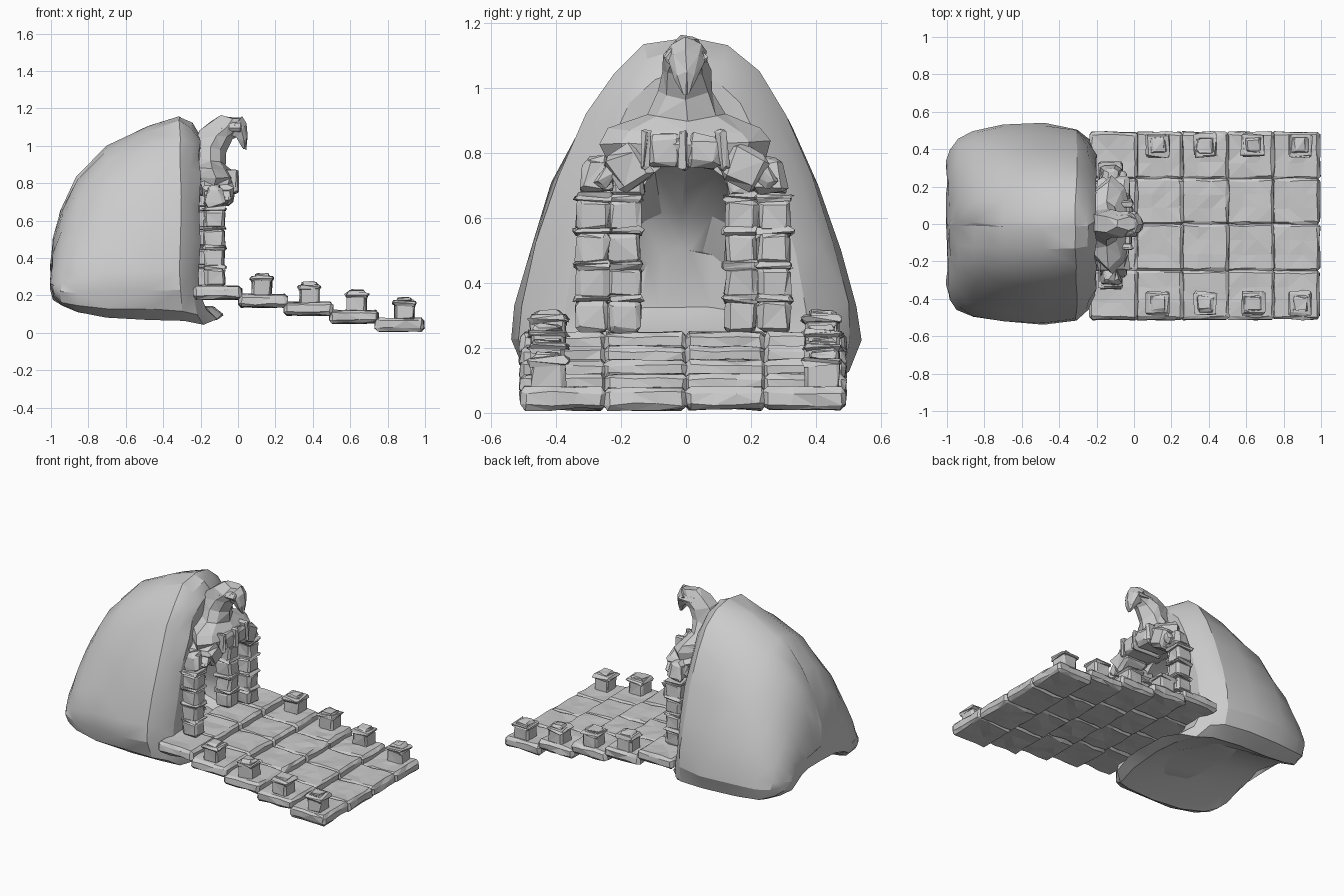
import bpy, bmesh, math, random
from mathutils import Vector, Matrix

if "Cube" in bpy.data.objects:
    bpy.data.objects.remove(bpy.data.objects["Cube"])

random.seed(7)


def finish(bm, name, smooth=None):
    bmesh.ops.recalc_face_normals(bm, faces=bm.faces)
    me = bpy.data.meshes.new(name)
    bm.to_mesh(me)
    bm.free()
    if smooth:
        me.polygons.foreach_set("use_smooth", [True] * len(me.polygons))
        me.set_sharp_from_angle(angle=math.radians(smooth))
    ob = bpy.data.objects.new(name, me)
    bpy.context.collection.objects.link(ob)
    return ob


def loft(name, rings, jitter=0.0, smooth=None):
    bm = bmesh.new()
    vr = []
    for ring in rings:
        vr.append([bm.verts.new(Vector(p) + Vector([random.uniform(-jitter, jitter) for _ in range(3)]))
                   for p in ring])
    n = len(vr[0])
    for a, b in zip(vr, vr[1:]):
        for i in range(n):
            bm.faces.new((a[i], a[(i + 1) % n], b[(i + 1) % n], b[i]))
    bm.faces.new(vr[0])
    bm.faces.new(vr[-1])
    bmesh.ops.triangulate(bm, faces=bm.faces)
    return finish(bm, name, smooth)


def stone(bm, center, size, rot=0.0, bevel=0.012, jitter=0.006, taper=1.0, cuts=0):
    """Chiselled block: bevelled, jittered cube added to bm."""
    t = bmesh.new()
    bmesh.ops.create_cube(t, size=1.0)
    for v in t.verts:
        k = taper if v.co.z > 0 else 1.0
        v.co = Vector((v.co.x * size[0] * k, v.co.y * size[1] * k, v.co.z * size[2]))
    bmesh.ops.bevel(t, geom=t.edges[:], offset=bevel, segments=1, affect='EDGES')
    if cuts:
        long_edges = [e for e in t.edges if e.calc_length() > 0.12]
        bmesh.ops.subdivide_edges(t, edges=long_edges, cuts=cuts, use_grid_fill=True)
    for v in t.verts:
        v.co += Vector([random.uniform(-jitter, jitter) for _ in range(3)])
    bmesh.ops.triangulate(t, faces=t.faces)
    t.transform(Matrix.Translation(center) @ Matrix.Rotation(rot, 4, 'X'))
    me = bpy.data.meshes.new("tmp")
    t.to_mesh(me)
    t.free()
    bm.from_mesh(me)
    bpy.data.meshes.remove(me)


# Hollow boulder: lofted egg-shaped sections along x, folding into the cave
HALF = [(0.03, 1.0), (0.25, 0.975), (0.44, 0.9), (0.61, 0.78), (0.77, 0.61), (0.9, 0.42),
        (0.98, 0.25), (1.0, 0.15), (0.94, 0.05), (0.76, 0.0), (0.42, 0.02), (0.1, 0.03)]


def section(x, w, zb, zt, trough=0.0, tongue=0.0):
    pts = []
    for sgn, seq in ((1, HALF), (-1, HALF[::-1])):
        for y, s in seq:
            z = zb + s * (zt - zb)
            if s < 0.1:
                z += trough * max(0, 1 - (y / 0.76) ** 2)
            fwd = tongue * max(0, 1 - s / 0.16) * (1 - 0.75 * y * y)
            pts.append((x + fwd, sgn * y * w, z))
    return pts


outer = [(-1.0, .33, .23, .36, .04, 0), (-.985, .40, .18, .5, .09, 0), (-.945, .455, .14, .67, .12, 0),
         (-.86, .5, .11, .83, .13, 0), (-.7, .525, .088, .995, .12, 0), (-.48, .535, .075, 1.105, .09, 0),
         (-.31, .51, .06, 1.16, .04, .04), (-.25, .46, .05, 1.12, 0, .12), (-.205, .38, .075, 1.05, 0, .16)]
cave = [(-.21, .25, .12, .79, 0, .1), (-.36, .35, .13, .82, 0, 0),
        (-.6, .37, .17, .76, 0, 0), (-.78, .3, .25, .62, 0, 0), (-.84, .18, .32, .5, 0, 0)]
loft("cave_boulder", [section(*r) for r in outer + cave], 0.007, 26)

# Stair slabs: five steps of four rough tiles
EDGES_Y = [-0.507, -0.25, 0.0, 0.242, 0.488]
for i in range(5):
    bm = bmesh.new()
    top = 0.249 - i * 0.0425
    for a, b in zip(EDGES_Y, EDGES_Y[1:]):
        stone(bm, (-0.11 + i * 0.2435, (a + b) / 2, top - 0.035), (0.26, b - a + .008, 0.068),
              bevel=0.016, jitter=0.005, cuts=2)
    finish(bm, f"stair_step_{i + 1}")

# Low capped posts along both sides
for i in range(1, 5):
    base = 0.24 - i * 0.0425
    x = -0.125 + i * 0.2535
    for side, y in (("left", -0.425), ("right", 0.42)):
        bm = bmesh.new()
        stone(bm, (x, y, base + 0.045), (0.105, 0.105, 0.1), bevel=0.012, jitter=0.005)
        stone(bm, (x, y, base + 0.09), (0.122, 0.122, 0.026), bevel=0.009, jitter=0.008)
        stone(bm, (x, y, base + 0.106), (0.09, 0.09, 0.02), bevel=0.006, jitter=0.007, taper=0.8)
        finish(bm, f"stair_post_{side}_{i}")

# Gate pillars: outer pair forward, inner pair set back
for name, x, y in (("outer_left", -.125, -.288), ("outer_right", -.125, .272),
                   ("inner_left", -.2, -.19), ("inner_right", -.2, .17)):
    bm = bmesh.new()
    for k in range(4):
        z = 0.245 + k * 0.104
        stone(bm, (x, y, z + 0.052), (0.108, 0.1, 0.1), bevel=0.014, jitter=0.006)
        stone(bm, (x, y, z + 0.106), (0.122, 0.114, 0.024), bevel=0.008, jitter=0.007)
    if "outer" in name:
        stone(bm, (x, y * 0.95, 0.732), (0.11, 0.115, 0.108), bevel=0.016, jitter=0.009, taper=0.65)
    finish(bm, "pillar_" + name)

# Arch stones between the pillars
bm = bmesh.new()
for s in (-1, 1):
    stone(bm, (-.2, s * .18, .7), (.12, .1, .07), 0, .012, .006)
    stone(bm, (-.112, s * .178, .755), (.17, .125, .125), -s * .5, .02, .009)
    stone(bm, (-.11, s * .24, .735), (.14, .09, .05), -s * .8, .012, .008)
finish(bm, "arch_side_stones")
bm = bmesh.new()
for s in (-1, 1):
    stone(bm, (-.108, s * .06 - .006, .806), (.2, .11, .105), -s * .08, .02, .007)
    stone(bm, (-.105, s * .118 - .006, .81), (.2, .03, .125), s * .12, .008, .006)
stone(bm, (-.1, -.008, .81), (.205, .026, .12), 0, .008, .005)
finish(bm, "arch_keystone")


# Carved crest: shoulders, neck and hooked head
def hexring(xb, xf, w, zb, zf):
    xm, zm = (xb + xf) / 2, (zb + zf) / 2
    return [(xf, 0, zf), (xm + (xf - xm) * .6, w * .75, zm + (zf - zm) * .5), (xm, w, zm),
            (xb, w * .6, zb), (xb, -w * .6, zb), (xm, -w, zm),
            (xm + (xf - xm) * .6, -w * .75, zm + (zf - zm) * .5)]


crest = [(-.24, -.02, .235, .76, .765), (-.24, -.005, .262, .835, .83), (-.24, -.03, .235, .885, .865),
         (-.24, -.065, .115, .945, .9), (-.23, -.06, .085, 1.03, .965), (-.205, -.025, .074, 1.085, 1.03),
         (-.15, .03, .065, 1.13, 1.065), (-.09, .03, .035, 1.158, 1.145)]
loft("crest_neck_and_head", [hexring(*r) for r in crest], 0.007)

beak = [(-.06, .02, .062, 1.07, 1.158), (-.01, .045, .055, 1.045, 1.12),
        (.012, .052, .035, 1.01, 1.05), (.03, .042, .008, .985, .978)]
loft("crest_beak", [hexring(*r) for r in beak], 0.003)

# Brow ridges on the head
bm = bmesh.new()
for s in (-1, 1):
    stone(bm, (-.04, s * .045, 1.1), (.12, .032, .045), s * .5, .01, .006)
finish(bm, "crest_brow_ridges")
